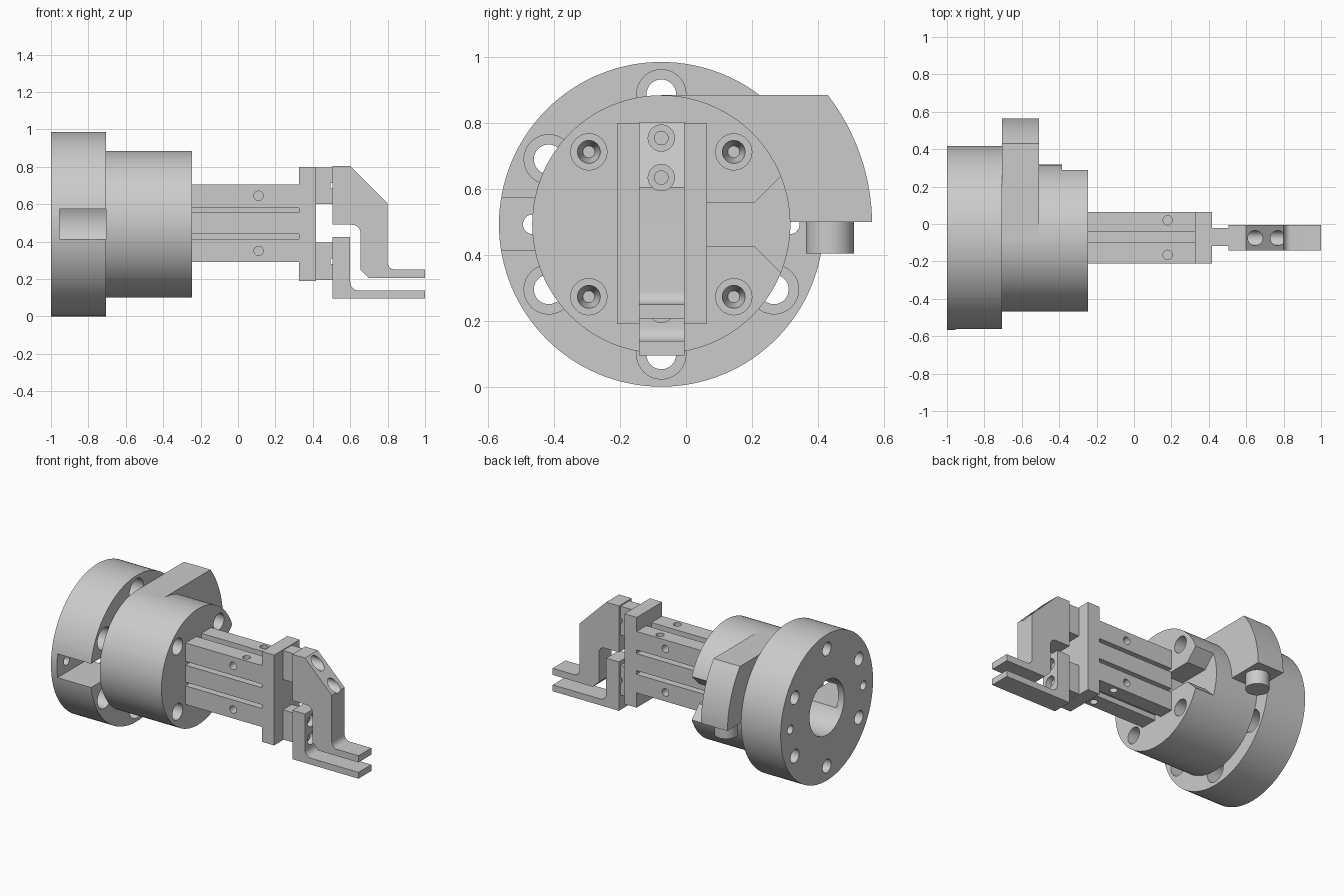
import bpy, bmesh
from math import cos, sin, radians
from mathutils import Matrix, Vector

if "Cube" in bpy.data.objects:
    bpy.data.objects.remove(bpy.data.objects["Cube"])

metal = bpy.data.materials.new("light grey metal")
GREY = (0.6, 0.6, 0.6, 1)
metal.diffuse_color = GREY
metal.use_nodes = True
metal.node_tree.nodes["Principled BSDF"].inputs["Base Color"].default_value = GREY

CY, CZ = -0.075, 0.493      # main axis, running along x
DIRS = {"x": Vector((1, 0, 0)), "y": Vector((0, 1, 0)), "z": Vector((0, 0, 1))}


def finish(name, bm):
    bmesh.ops.recalc_face_normals(bm, faces=bm.faces)
    mesh = bpy.data.meshes.new(name)
    bm.to_mesh(mesh)
    bm.free()
    mesh.materials.append(metal)
    ob = bpy.data.objects.new(name, mesh)
    bpy.context.collection.objects.link(ob)
    return ob


def box(name, x, y, z):
    bm = bmesh.new()
    bmesh.ops.create_cube(bm, size=1)
    for v in bm.verts:
        v.co = [lo + (c + 0.5) * (hi - lo) for c, (lo, hi) in zip(v.co, (x, y, z))]
    return finish(name, bm)


def rod(name, axis, start, end, u, v, r, r_end=None, seg=32):
    """Cylinder or cone along an axis; u, v are its other two coordinates in order."""
    bm = bmesh.new()
    mid = [u, v]
    mid.insert("xyz".index(axis), (start + end) / 2)
    turn = DIRS["z"].rotation_difference(DIRS[axis]).to_matrix().to_4x4()
    bmesh.ops.create_cone(bm, cap_ends=True, segments=seg, radius1=r,
                          radius2=r if r_end is None else r_end, depth=end - start,
                          matrix=Matrix.Translation(mid) @ turn)
    return finish(name, bm)


def prism(name, axis, start, end, pts):
    bm = bmesh.new()
    i = "xyz".index(axis)
    verts = []
    for p in pts:
        co = list(p)
        co.insert(i, start)
        verts.append(bm.verts.new(co))
    face = bm.faces.new(verts)
    new = bmesh.ops.extrude_face_region(bm, geom=[face])["geom"]
    bmesh.ops.translate(bm, vec=DIRS[axis] * (end - start),
                        verts=[g for g in new if isinstance(g, bmesh.types.BMVert)])
    return finish(name, bm)


def arc(cu, cv, r, a0, a1, n=8):
    angles = [radians(a0 + (a1 - a0) * k / n) for k in range(n + 1)]
    return [(cu + r * cos(a), cv + r * sin(a)) for a in angles]


def cut(target, *cutters):
    for c in cutters:
        mod = target.modifiers.new("cut", "BOOLEAN")
        mod.operation, mod.solver, mod.object = "DIFFERENCE", "EXACT", c
        bpy.context.view_layer.objects.active = target
        bpy.ops.object.modifier_apply(modifier=mod.name)
        bpy.data.objects.remove(c)


# Rear flange with bore, cable slot and bolt circle
flange = rod("rear_flange", "x", -1, -0.705, CY, CZ, 0.493, seg=128)
cut(flange, rod("cutter", "x", -1.1, -0.6, CY, CZ, 0.185, seg=64),
    box("cutter", (-0.955, -0.6), (-0.7, CY), (0.415, 0.575)))
for k in range(6):
    a = radians(30 + 60 * k)
    y, z = CY + 0.395 * cos(a), CZ + 0.395 * sin(a)
    cut(flange, rod("cutter", "x", -1.1, -0.6, y, z, 0.045),
        rod("cutter", "x", -0.85, -0.6, y, z, 0.075))
for side in (-1, 1):
    cut(flange, rod("cutter", "x", -1.1, -0.6, CY + side * 0.39, CZ, 0.03))

# Main cylindrical housing with bore, flared side notch and sunk bolt holes
housing = rod("main_housing", "x", -0.705, -0.245, CY, CZ, 0.392, seg=128)
cut(housing, rod("cutter", "x", -0.8, -0.55, CY, CZ, 0.185, seg=64),
    prism("cutter", "x", -0.385, -0.2, [(0, 0.425), (0.21, 0.425), (0.41, 0.225),
                                        (0.41, 0.76), (0.21, 0.56), (0, 0.56)]))
for sy in (-1, 1):
    for sz in (-1, 1):
        y, z = CY + sy * 0.22, CZ + sz * 0.22
        cut(housing, rod("cutter", "x", -0.345, -0.2, y, z, 0.055),
            rod("cutter", "x", -0.42, -0.3, y, z, 0.018, 0.045))

# Side arm with round outer edge and the connector under it
prism("side_arm", "x", -0.705, -0.507,
      [(0.2, 0.5), (CY, 0.885)] + arc(CY, CZ, 0.64, 37.8, 0.6, 16))
rod("connector_peg", "z", 0.405, 0.51, -0.607, 0.437, 0.073, seg=48)

# Gripper block with long grooves and cross holes
block = box("gripper_block", (-0.245, 0.325), (-0.21, 0.063), (0.29, 0.705))
for y in ((-0.3, -0.165), (0.018, 0.2)):
    for z in ((0.415, 0.44), (0.555, 0.58)):
        cut(block, box("cutter", (-0.3, 0.4), y, z))
for z in ((0.2, 0.325), (0.67, 0.8)):
    cut(block, box("cutter", (-0.3, 0.4), (-0.095, -0.04), z))
for z in (0.35, 0.645):
    for start, end in ((-0.3, -0.15), (0, 0.2)):
        cut(block, rod("cutter", "y", start, end, 0.11, z, 0.025, seg=24))
for y in (-0.165, 0.02):
    for start, end in ((0.2, 0.35), (0.645, 0.8)):
        cut(block, rod("cutter", "z", start, end, 0.18, y, 0.025, seg=24))
box("gripper_front_plate", (0.325, 0.417), (-0.21, 0.063), (0.19, 0.8))

# Jaw carriers
for name, z0, z1 in (("upper", 0.6, 0.795), ("lower", 0.195, 0.395)):
    box(name + "_jaw_carrier", (0.415, 0.495), (-0.117, -0.022), (z0, z1))
    mid = (z0 + z1) / 2
    for z in ((z0, mid - 0.015), (mid + 0.015, z1)):
        box(name + "_jaw_pad", (0.49, 0.51), (-0.117, -0.022), z)

# Jaws with fingers, filleted corners and sunk screws
JAW_Y = (-0.142, -0.005)
upper = prism("upper_jaw", "y", *JAW_Y,
              [(0.505, 0.803), (0.6, 0.803), (0.8, 0.605)]
              + arc(0.84, 0.29, 0.04, 180, 270)
              + [(1, 0.25), (1, 0.205), (0.7, 0.205), (0.655, 0.25)]
              + arc(0.61, 0.445, 0.045, 0, 90) + [(0.505, 0.49)])
lower = prism("lower_jaw", "y", *JAW_Y,
              [(0.505, 0.095), (0.505, 0.425), (0.6, 0.425)]
              + arc(0.645, 0.183, 0.045, 180, 270) + [(1, 0.138), (1, 0.095)])
for jaw, heights in ((upper, (0.755, 0.635)), (lower, (0.355, 0.235))):
    for z in heights:
        cut(jaw, rod("cutter", "x", 0.56, 0.9 if jaw is upper else 0.63,
                     CY, z, 0.04, seg=32))
        rod("jaw_screw", "x", 0.55, 0.575, CY, z, 0.022, seg=24)

# Smooth round walls, crisp edges
bpy.ops.object.select_all(action="DESELECT")
for ob in bpy.context.collection.objects:
    if ob.type == "MESH" and metal.name in ob.data.materials:
        ob.select_set(True)
        bpy.context.view_layer.objects.active = ob
bpy.ops.object.shade_smooth_by_angle(angle=radians(30))
